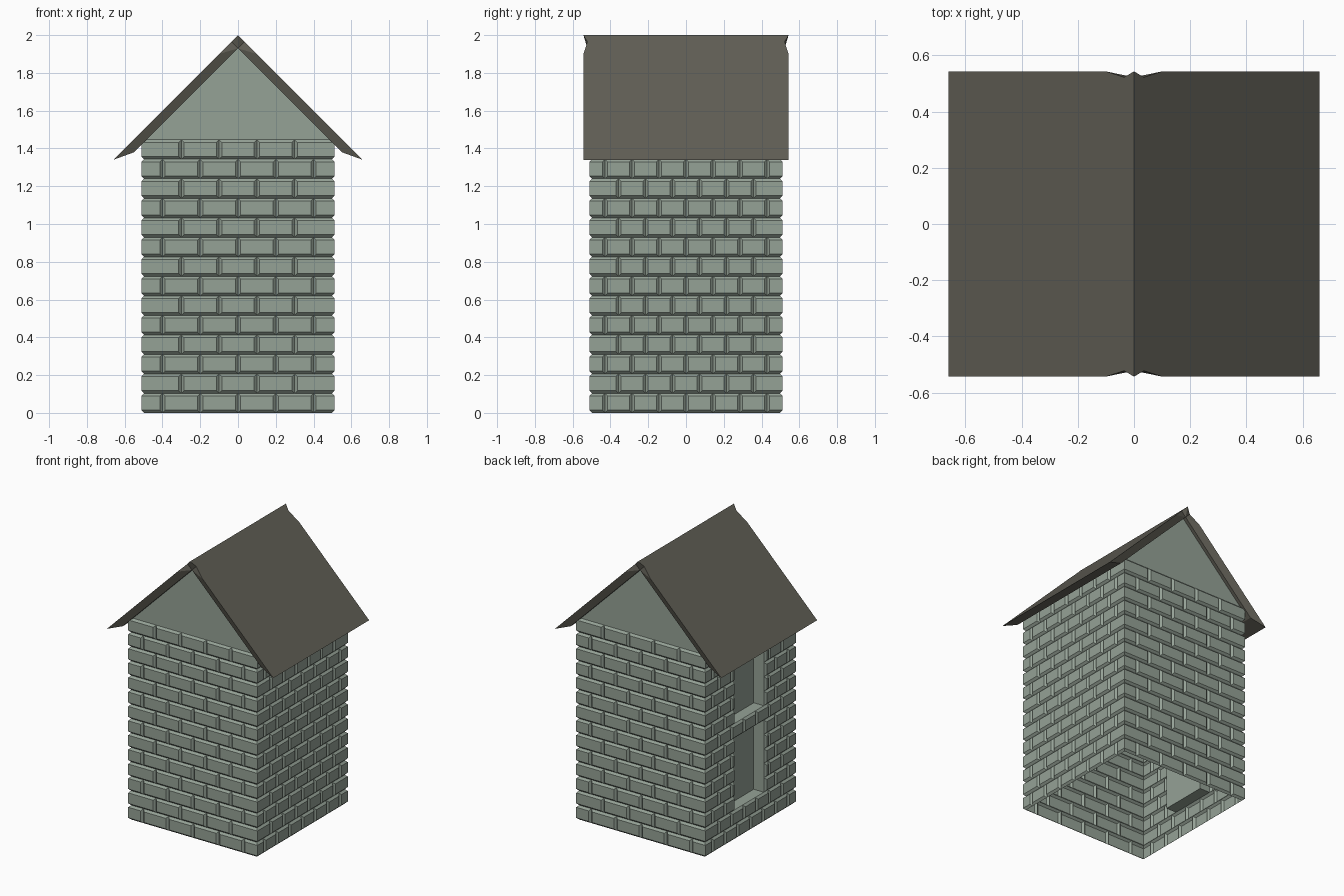
import bpy, bmesh

if "Cube" in bpy.data.objects:
    bpy.data.objects.remove(bpy.data.objects["Cube"])

ROWS, H = 14, 0.1033        # brick courses and course height
BASE, FACE, BEV = 0.498, 0.512, 0.014
WIN = 0.17                  # window half width


def material(name, rgb):
    m = bpy.data.materials.new(name)
    m.diffuse_color = (*rgb, 1)
    m.use_nodes = True
    m.node_tree.nodes["Principled BSDF"].inputs["Base Color"].default_value = m.diffuse_color
    return m


def make_object(name, bm, mat):
    me = bpy.data.meshes.new(name)
    bm.to_mesh(me)
    bm.free()
    me.materials.append(mat)
    ob = bpy.data.objects.new(name, me)
    bpy.context.collection.objects.link(ob)
    return ob


def add_face(bm, pts):
    bm.faces.new([bm.verts.new(p) for p in pts])


stone = material("grey green stone", (0.30, 0.36, 0.305))
slate = material("dark roof slate", (0.12, 0.115, 0.093))


def on_wall(side, u, d, z):
    """u along the wall, d outward; side 0 front, 1 right, 2 back, 3 left"""
    return [(u, -d, z), (d, u, z), (-u, d, z), (-d, -u, z)][side]


def brick(bm, side, u0, u1, z0, z1):
    """Raised bevelled panel; at wall corners it wraps onto the next wall"""
    left, right = u0 < -0.49, u1 > 0.49
    a0, a1 = (-BASE if left else u0), (BASE if right else u1)
    b0 = -FACE if left else u0 + BEV
    b1 = FACE if right else u1 - BEV
    outer = [on_wall(side, u, BASE, z) for u, z in ((a0, z0), (a1, z0), (a1, z1), (a0, z1))]
    inner = [on_wall(side, u, FACE, z) for u, z in
             ((b0, z0 + BEV), (b1, z0 + BEV), (b1, z1 - BEV), (b0, z1 - BEV))]
    add_face(bm, inner)
    for i in range(4):
        if (i == 1 and right) or (i == 3 and left):
            continue
        j = (i + 1) % 4
        add_face(bm, (outer[i], outer[j], inner[j], inner[i]))


# brick walls: thin shells, open below
for side, name in enumerate(("front_wall", "right_wall", "back_wall", "left_wall")):
    bm = bmesh.new()
    n = 7 if side % 2 else 5
    for r in range(ROWS):
        shift = 0 if r % 2 else 0.5
        cuts = [-0.5] + [-0.5 + (k + shift) / n for k in range(n + 1)] + [0.5]
        cuts = sorted({round(min(c, 0.5), 4) for c in cuts})
        for u0, u1 in zip(cuts, cuts[1:]):
            spans = [(u0, u1)]
            if side == 3 and r in (2, 3, 4, 5, 6, 8, 9, 10, 11, 12):
                spans = [(u0, min(u1, -WIN)), (max(u0, WIN), u1)]
            for a, b in spans:
                if b - a > 0.03:
                    brick(bm, side, a, b, r * H, (r + 1) * H)
    # gable above the front and back walls
    if side % 2 == 0:
        top = ROWS * H
        add_face(bm, [on_wall(side, u, BASE, z) for u, z in ((-0.49, top), (0.49, top), (0, 1.94))])
    bmesh.ops.remove_doubles(bm, verts=bm.verts, dist=0.0005)
    make_object(name, bm, stone)

# recessed blind windows on the left wall
for name, z0, z1 in (("lower_window", 2 * H, 7 * H), ("upper_window", 8 * H, 13 * H)):
    bm = bmesh.new()
    rect = ((-WIN, z0), (WIN, z0), (WIN, z1), (-WIN, z1))
    near = [on_wall(3, u, BASE, z) for u, z in rect]
    far = [on_wall(3, u, BASE - 0.08, z) for u, z in rect]
    add_face(bm, far)
    for i in range(4):
        j = (i + 1) % 4
        add_face(bm, (near[i], near[j], far[j], far[i]))
    bmesh.ops.remove_doubles(bm, verts=bm.verts, dist=0.0005)
    make_object(name, bm, stone)

# gabled roof with notched ridge ends and pointed eaves
bm = bmesh.new()
top = [(0, 0.543, 2.0), (0.035, 0.522, 1.965), (0.1, 0.543, 1.9), (0.66, 0.543, 1.34)]
under = [(0.55, 0.522, 1.38), (0, 0.522, 1.93)]
for s in (1, -1):
    loop = [(s * x, y, z) for x, y, z in top + under]
    opposite = [(x, -y, z) for x, y, z in loop]
    for i in range(5):
        add_face(bm, (loop[i], loop[i + 1], opposite[i + 1], opposite[i]))
    for p in (loop, opposite):
        add_face(bm, (p[0], p[1], p[5]))
        add_face(bm, (p[1], p[2], p[5]))
        add_face(bm, (p[2], p[3], p[4], p[5]))
bmesh.ops.remove_doubles(bm, verts=bm.verts, dist=0.0005)
bmesh.ops.recalc_face_normals(bm, faces=bm.faces)
make_object("roof", bm, slate)
